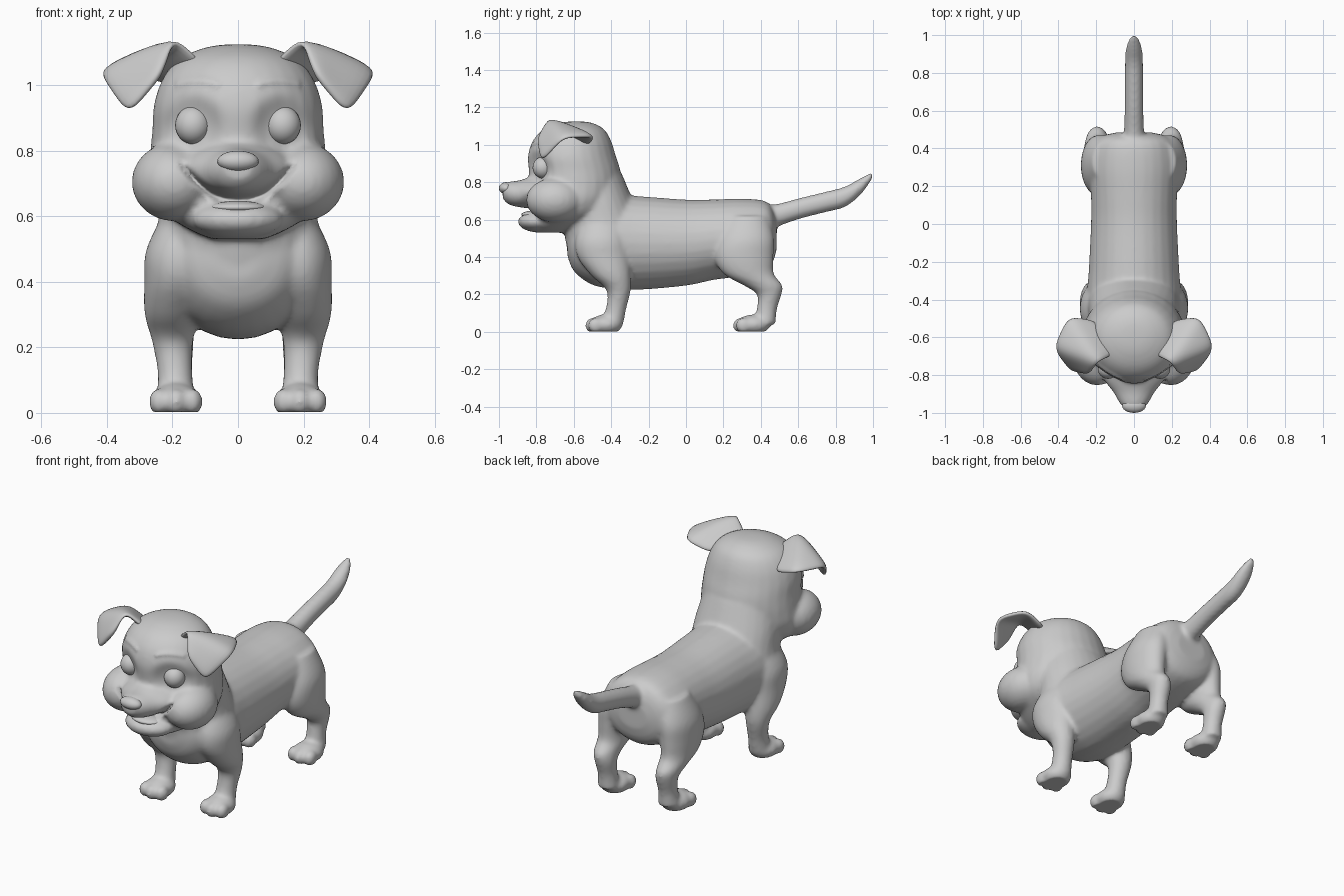
import bpy, bmesh, math
from mathutils import Vector, Matrix

if "Cube" in bpy.data.objects:
    bpy.data.objects.remove(bpy.data.objects["Cube"])


def catmull(p, q, r, s, t):
    return [0.5 * (2*b + (c - a)*t + (2*a - 5*b + 4*c - d)*t*t + (3*b - a - 3*c + d)*t**3)
            for a, b, c, d in zip(p, q, r, s)]


def loft(bm, rings, axis, side=1, steps=4, n=28):
    """Skin elliptical rings (x, y, z, half width, half depth) lying across axis."""
    dense = []
    for i in range(len(rings) - 1):
        quad = [rings[max(0, min(len(rings) - 1, i + k))] for k in (-1, 0, 1, 2)]
        dense += [catmull(*quad, s / steps) for s in range(steps)]
    dense.append(rings[-1])
    loops = []
    for x, y, z, a, b in dense:
        loop = []
        for k in range(n):
            u, v = a * math.cos(2*math.pi*k/n), b * math.sin(2*math.pi*k/n)
            co = (x + u, y + v, z) if axis == 'Z' else (x + u, y, z + v)
            loop.append(bm.verts.new((co[0] * side, co[1], co[2])))
        loops.append(loop)
    faces = [bm.faces.new(loops[0]), bm.faces.new(loops[-1])]
    for l, m in zip(loops, loops[1:]):
        for k in range(n):
            j = (k + 1) % n
            faces.append(bm.faces.new((l[k], l[j], m[j], m[k])))
    bmesh.ops.recalc_face_normals(bm, faces=faces)


def ball(bm, c, r):
    bmesh.ops.create_uvsphere(bm, u_segments=24, v_segments=16, radius=1,
                              matrix=Matrix.Translation(c) @ Matrix.Diagonal((*r, 1)))


def make(name, bm):
    me = bpy.data.meshes.new(name)
    bm.to_mesh(me)
    bm.free()
    ob = bpy.data.objects.new(name, me)
    bpy.context.collection.objects.link(ob)
    me.shade_smooth()
    return ob


bm = bmesh.new()
# torso, nose-to-tail
loft(bm, [(0, -.635, .48, .07, .07), (0, -.60, .475, .16, .15), (0, -.51, .465, .225, .21),
          (0, -.40, .48, .25, .25), (0, -.25, .475, .24, .25), (0, 0, .477, .228, .23),
          (0, .15, .493, .228, .215), (0, .30, .505, .235, .207), (0, .42, .515, .215, .185),
          (0, .465, .515, .17, .14), (0, .485, .515, .09, .07)], 'Y')
# neck
loft(bm, [(0, -.42, .42, .24, .21), (0, -.43, .52, .25, .22), (0, -.45, .62, .24, .205),
          (0, -.475, .72, .23, .185), (0, -.50, .85, .2, .155)], 'Z')
# tail
loft(bm, [(0, .40, .60, .07, .08), (0, .48, .62, .055, .062), (0, .61, .66, .05, .056),
          (0, .75, .695, .049, .055), (0, .85, .722, .048, .055), (0, .93, .775, .043, .045),
          (0, .985, .825, .025, .024), (0, 1.0, .84, .01, .01)], 'Y')
# skull
loft(bm, [(0, -.70, .53, .08, .10), (0, -.67, .56, .15, .18), (0, -.62, .62, .24, .21),
          (0, -.60, .70, .275, .235), (0, -.59, .78, .27, .245), (0, -.595, .86, .262, .245),
          (0, -.61, .94, .257, .235), (0, -.61, 1.02, .23, .21), (0, -.60, 1.08, .18, .165),
          (0, -.59, 1.115, .10, .095), (0, -.585, 1.125, .03, .03)], 'Z')
# muzzle and lower jaw
loft(bm, [(0, -.72, .73, .20, .12), (0, -.83, .74, .155, .088), (0, -.89, .737, .11, .073),
          (0, -.95, .742, .075, .06), (0, -.98, .752, .045, .04)], 'Y')
ball(bm, (0, -.79, .59), (.14, .11, .058))

for s in (1, -1):
    ball(bm, (s*.195, -.70, .705), (.13, .155, .12))      # cheek
    # front leg
    loft(bm, [(.16, -.44, .62, .06, .10), (.18, -.45, .50, .10, .14), (.188, -.44, .40, .098, .14),
              (.20, -.40, .30, .085, .105), (.20, -.36, .22, .063, .064),
              (.192, -.375, .12, .053, .055), (.19, -.40, .04, .06, .065)], 'Z', s)
    # hind leg
    loft(bm, [(.14, .33, .62, .08, .11), (.182, .32, .50, .092, .15), (.193, .31, .40, .088, .158),
              (.197, .335, .31, .077, .135), (.197, .41, .25, .064, .105),
              (.192, .445, .20, .056, .066), (.19, .432, .12, .05, .054),
              (.19, .42, .04, .058, .06)], 'Z', s)
    # paws with three toes
    for y in (-.43, .36):
        ball(bm, (s*.19, y, .038), (.078, .09, .054))
        for dx in (-.05, 0, .05):
            ball(bm, (s*.19 + dx, y - .068 + abs(dx)*.3, .034), (.033, .042, .042))

body = make("puppy_body", bm)
remesh = body.modifiers.new("fuse", 'REMESH')
remesh.mode, remesh.voxel_size = 'VOXEL', .011
soft = body.modifiers.new("soften", 'SMOOTH')
soft.factor, soft.iterations = .5, 9
fused = bpy.data.meshes.new_from_object(body.evaluated_get(bpy.context.evaluated_depsgraph_get()))
body.modifiers.clear()
body.data = fused

# sculpt the smile, eye sockets, brows and flat soles
for v in fused.vertices:
    x, y, z = v.co
    ax = abs(x)
    if y < -.66 and z < 1.06:
        if ax < .18:
            d = z - (.65 + 3.6*x*x)
            w = .012 if d > 0 else .012 + .012 * max(0, 1 - ax/.12)
            fade = min(1, (.18 - ax) / .04)
            y += .05 * fade * math.exp(-(d / w)**2)
        e = math.hypot((ax - .135) / .08, (z - .87) / .085)
        y += .028 * math.exp(-e**4)
        if .06 < ax < .19:
            d = z - (1.015 - 3*(ax - .125)**2)
            y -= .008 * math.exp(-(d / .012)**2)
    v.co = (x, y, max(z, .003))
fused.shade_smooth()

# nose
bm = bmesh.new()
ball(bm, (0, -.962, .768), (.063, .038, .032))
make("nose", bm)

# tongue
bm = bmesh.new()
ball(bm, (0, -.82, .627), (.085, .06, .02))
make("tongue", bm)

# closed eyes
bm = bmesh.new()
for s in (1, -1):
    ball(bm, (s*.137, -.765, .878), (.055, .055, .058))
make("eyes", bm)

# folded ears
bm = bmesh.new()
p = [bm.verts.new(c) for c in [(.10, -.69, 1.06), (.20, -.51, 1.0), (.19, -.735, 1.145),
                               (.43, -.655, 1.04), (.35, -.485, 1.045), (.335, -.775, .905),
                               (.235, -.795, 1.03)]]
for f in ((0, 1, 4, 2), (2, 4, 3), (2, 3, 5, 6)):
    bm.faces.new([p[i] for i in f])
bmesh.ops.recalc_face_normals(bm, faces=bm.faces)
ears = make("ears", bm)
m = ears.modifiers.new("mirror", 'MIRROR')
m = ears.modifiers.new("divide", 'SUBSURF')
m.subdivision_type, m.levels, m.render_levels = 'SIMPLE', 1, 1
m = ears.modifiers.new("thickness", 'SOLIDIFY')
m.thickness, m.offset = .035, 0
m = ears.modifiers.new("round", 'SUBSURF')
m.levels = m.render_levels = 2
